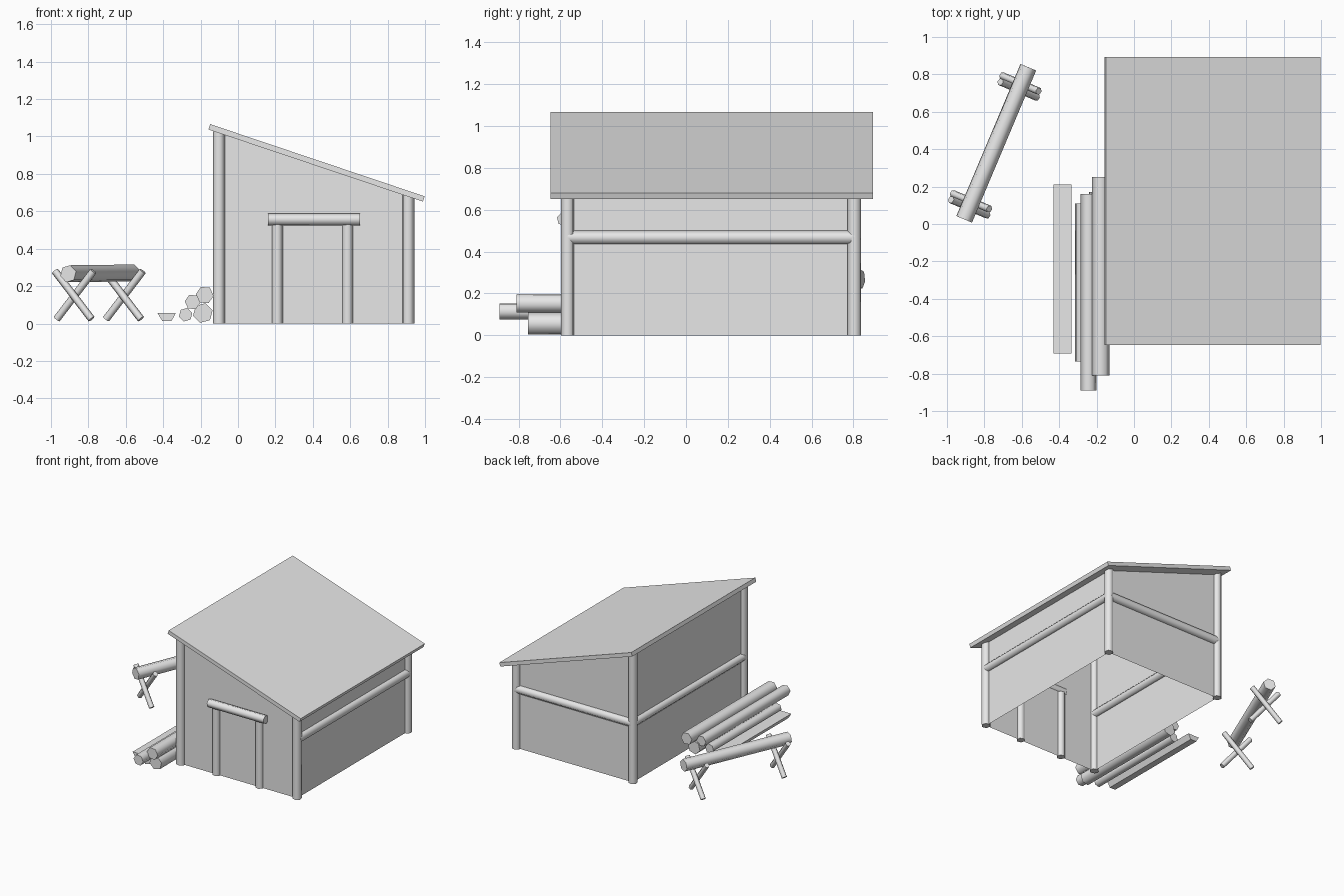
import bpy, bmesh, math
from mathutils import Vector, Matrix

cube = bpy.data.objects.get("Cube")
if cube:
    bpy.data.objects.remove(cube, do_unlink=True)

grey = bpy.data.materials.new("plain_grey")
grey.use_nodes = True
grey.diffuse_color = (0.8, 0.8, 0.8, 1)
grey.node_tree.nodes["Principled BSDF"].inputs["Base Color"].default_value = (0.8, 0.8, 0.8, 1)


def finish(name, bm, smooth=False):
    mesh = bpy.data.meshes.new(name)
    bm.normal_update()
    for f in bm.faces:
        f.smooth = smooth
    bm.to_mesh(mesh)
    bm.free()
    if smooth:
        mesh.set_sharp_from_angle(angle=math.radians(65))
    mesh.materials.append(grey)
    obj = bpy.data.objects.new(name, mesh)
    bpy.context.collection.objects.link(obj)
    return obj


def pole(name, start, end, radius, roll=15):
    """Six-sided round timber between two points."""
    a, b = Vector(start), Vector(end)
    axis = b - a
    bm = bmesh.new()
    bmesh.ops.create_cone(bm, cap_ends=True, segments=6, radius1=radius,
                          radius2=radius, depth=axis.length)
    turn = axis.to_track_quat('Z', 'Y').to_matrix().to_4x4()
    bm.transform(Matrix.Translation((a + b) / 2) @ turn @ Matrix.Rotation(math.radians(roll), 4, 'Z'))
    return finish(name, bm, True)


def prism(name, profile, y0, y1):
    """Flat-sided solid: an x-z profile pushed along y."""
    bm = bmesh.new()
    face = bm.faces.new([bm.verts.new((x, y0, z)) for x, z in profile])
    out = bmesh.ops.extrude_face_region(bm, geom=[face])
    moved = [v for v in out["geom"] if isinstance(v, bmesh.types.BMVert)]
    bmesh.ops.translate(bm, verts=moved, vec=(0, y1 - y0, 0))
    bmesh.ops.recalc_face_normals(bm, faces=bm.faces)
    return finish(name, bm)


def panel(name, corners):
    bm = bmesh.new()
    bm.faces.new([bm.verts.new(c) for c in corners])
    return finish(name, bm)


# Shed layout: wall planes run through the post centres
RIGHT, LEFT, FRONT, BACK = -0.102, 0.91, -0.565, 0.804


def eave(x):
    """Height just inside the roof underside."""
    return 1.045 - 0.336 * (x + 0.155)


# Sloping roof slab
prism("roof", [(-0.158, 1.037), (0.988, 0.652), (0.998, 0.68), (-0.149, 1.066)], -0.647, 0.893)

# Walls
for name, y in (("front_wall", FRONT), ("back_wall", BACK)):
    panel(name, [(RIGHT, y, 0), (LEFT, y, 0), (LEFT, y, eave(LEFT)), (RIGHT, y, eave(RIGHT))])
for name, x in (("right_wall", RIGHT), ("left_wall", LEFT)):
    panel(name, [(x, BACK, 0), (x, FRONT, 0), (x, FRONT, eave(x)), (x, BACK, eave(x))])

# Corner posts and the rails on the side walls
for side, x in (("right", RIGHT), ("left", LEFT)):
    for end, y in (("front", FRONT), ("back", BACK)):
        pole(f"{end}_{side}_post", (x, y, 0), (x, y, eave(x)), 0.034)
    pole(f"{side}_rail", (x, FRONT, 0.467), (x, BACK, 0.467), 0.034)
pole("back_rail", (RIGHT, BACK, 0.467), (LEFT, BACK, 0.467), 0.034)

# Door frame
for name, x in (("door_post_right", 0.21), ("door_post_left", 0.586)):
    pole(name, (x, FRONT, 0), (x, FRONT, 0.53), 0.031)
pole("door_lintel", (0.16, -0.585, 0.556), (0.652, -0.585, 0.556), 0.033)

# Log pile: x, z, radius, front end, back end
pile = [(-0.28, 0.047, 0.037, -0.735, 0.11),
        (-0.243, 0.115, 0.042, -0.89, 0.16),
        (-0.188, 0.056, 0.054, -0.755, 0.17),
        (-0.178, 0.152, 0.048, -0.81, 0.25)]
for i, (x, z, r, y0, y1) in enumerate(pile):
    pole(f"pile_log_{i + 1}", (x, y0, z), (x, y1, z), r, 15 + 20 * (i % 2))
prism("split_log", [(-0.43, 0.055), (-0.405, 0.014), (-0.355, 0.014), (-0.333, 0.055)], -0.693, 0.21)

# Sawhorse: a log resting on two pairs of crossed legs
log_front, log_back = Vector((-0.908, 0.025, 0.266)), Vector((-0.565, 0.838, 0.27))
pole("sawhorse_log", log_front, log_back, 0.047)
along = (log_back - log_front).normalized()
across = Vector((along.y, -along.x, 0))
for end, centre in (("front", Vector((-0.876, 0.105, 0))), ("back", Vector((-0.612, 0.735, 0)))):
    for name, s in (("a", 1), ("b", -1)):
        base = centre - along * 0.017 * s
        pole(f"sawhorse_{end}_leg_{name}", base + across * 0.108 * s + Vector((0, 0, 0.024)),
             base - across * 0.104 * s + Vector((0, 0, 0.28)), 0.02)
